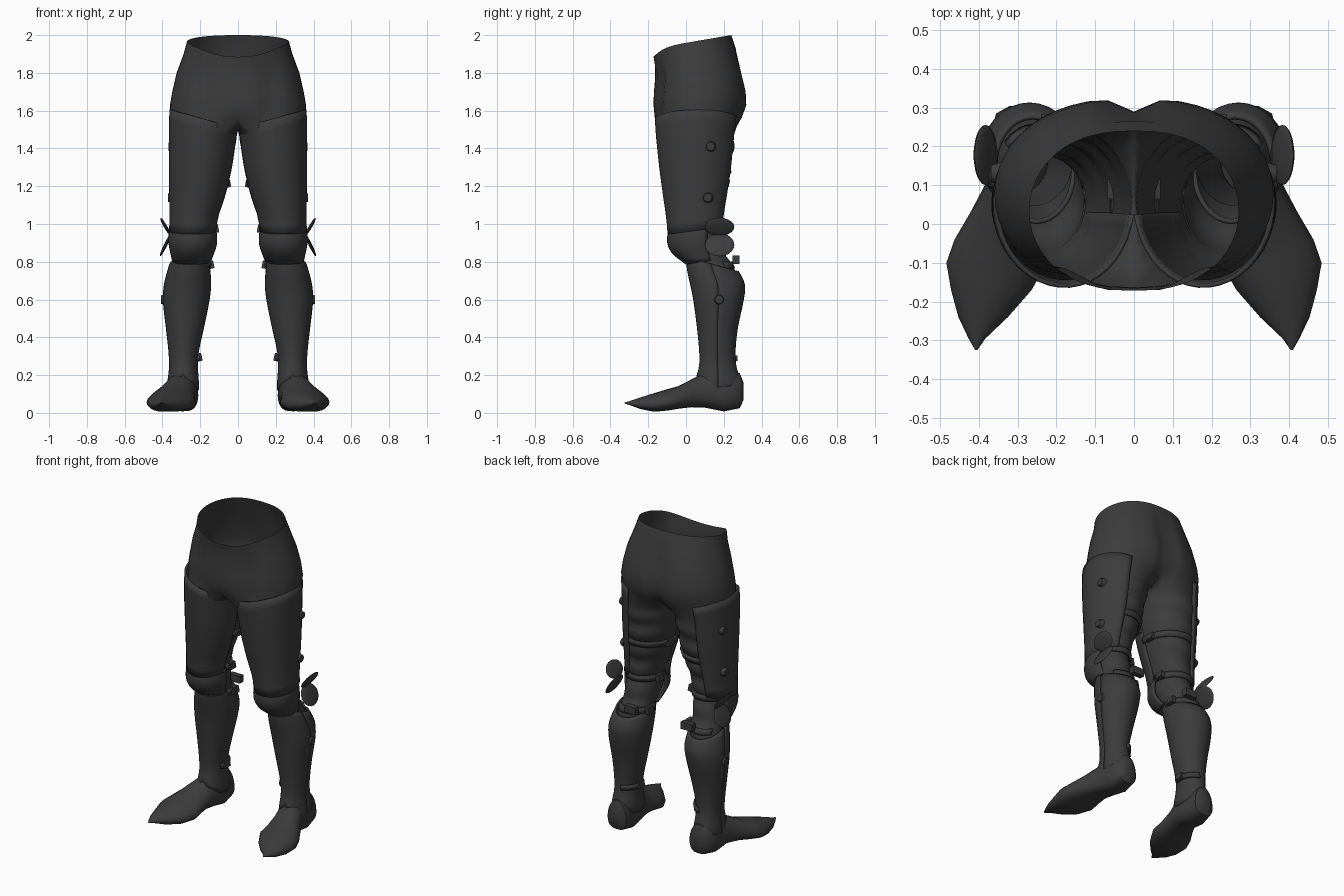
import bpy, bmesh, math
from math import sin, cos, pi, radians, exp
from mathutils import Matrix, Vector

if "Cube" in bpy.data.objects:
    bpy.data.objects.remove(bpy.data.objects["Cube"])

steel = bpy.data.materials.new("dark_steel")
steel.diffuse_color = (0.045, 0.045, 0.046, 1)
steel.use_nodes = True
steel.node_tree.nodes["Principled BSDF"].inputs["Base Color"].default_value = steel.diffuse_color


def finish(name, verts, faces, thick=0.0, angle=40):
    """Make the left-hand part and mirror it across x = 0."""
    me = bpy.data.meshes.new(name)
    me.from_pydata(verts, [], faces)
    ob = bpy.data.objects.new(name, me)
    bpy.context.collection.objects.link(ob)
    me.materials.append(steel)
    bpy.ops.object.select_all(action='DESELECT')
    ob.select_set(True)
    bpy.context.view_layer.objects.active = ob
    bpy.ops.object.shade_smooth_by_angle(angle=radians(angle))
    if thick:
        s = ob.modifiers.new("thickness", 'SOLIDIFY')
        s.thickness, s.offset = thick, -1
    m = ob.modifiers.new("mirror", 'MIRROR')
    m.use_clip = True
    m.merge_threshold = 0.002
    return ob


def sample(rows, z):
    """Smoothly interpolate rows (sorted from top down) at height z."""
    z = min(max(z, rows[-1][0]), rows[0][0])
    i = next(j for j in range(len(rows) - 1) if z >= rows[j + 1][0])
    a, b = rows[i], rows[i + 1]
    p, n = rows[max(i - 1, 0)], rows[min(i + 2, len(rows) - 1)]
    t = (z - a[0]) / (b[0] - a[0])
    out = []
    for k in range(1, len(a)):
        ta = (b[k] - p[k]) / (b[0] - p[0]) * (b[0] - a[0])
        tb = (n[k] - a[k]) / (n[0] - a[0]) * (b[0] - a[0])
        out.append((2*t**3 - 3*t*t + 1) * a[k] + (t**3 - 2*t*t + t) * ta
                   + (3*t*t - 2*t**3) * b[k] + (t**3 - t*t) * tb)
    return out


def ring_point(rows, z, a, off=0.0):
    x0, x1, y0, y1 = sample(rows, z)
    return ((x0 + x1) / 2 + ((x1 - x0) / 2 + off) * cos(a),
            (y0 + y1) / 2 + ((y1 - y0) / 2 + off) * sin(a), z)


def shell(name, rows, a0, a1, top, bottom, nr, nc, off=0.0, thick=0.012):
    """Curved plate wrapped round the leg from angle a0 to a1 (0 = outer, 90 = back)."""
    verts = []
    for r in range(nr + 1):
        for c in range(nc + 1):
            a = radians(a0 + (a1 - a0) * c / nc)
            z = top(a) + (bottom(a) - top(a)) * r / nr
            verts.append(ring_point(rows, z, a, off))
    w = nc + 1
    faces = [(r*w + c, (r+1)*w + c, (r+1)*w + c + 1, r*w + c + 1)
             for r in range(nr) for c in range(nc)]
    return finish(name, verts, faces, thick)


# Height, inner x, outer x, front y, back y of each leg layer
cloth = [(1.46, .006, .352, -.145, .255), (1.3, .036, .352, -.128, .235),
         (1.15, .075, .346, -.108, .205), (1.0, .122, .342, -.075, .185),
         (.9, .135, .342, -.05, .195), (.8, .152, .342, .01, .235), (.68, .16, .37, .05, .28)]
thigh = [(1.64, -.03, .362, -.168, .29), (1.5, .0, .366, -.162, .268),
         (1.3, .03, .366, -.142, .248), (1.15, .066, .364, -.122, .225),
         (1.03, .105, .362, -.105, .205), (.96, .112, .366, -.098, .2)]
knee = [(.985, .118, .36, -.085, .2), (.95, .112, .367, -.098, .2), (.89, .112, .367, -.098, .2),
        (.84, .128, .357, -.07, .2), (.785, .15, .345, .0, .2)]
calf = [(.84, .155, .345, .0, .24), (.76, .147, .372, .005, .275), (.68, .142, .392, .022, .312),
        (.6, .15, .398, .038, .306), (.45, .18, .382, .058, .275), (.32, .208, .368, .07, .262),
        (.24, .212, .365, .068, .268), (.18, .208, .372, .05, .288), (.11, .205, .375, .04, .295)]

# Trousers: half trunk that splits into a leg
trunk = [(1.965, .27, -.172, .24, 1), (1.9, .288, -.165, .265, .7), (1.8, .325, -.163, .297, .3),
         (1.7, .348, -.17, .322, .05), (1.63, .36, -.172, .325, 0), (1.56, .358, -.165, .3, 0)]
H, K = 24, 8
verts, faces = [], []
for z, hw, yf, yb, w in trunk:
    for k in range(H + 1):
        p = -pi/2 + pi * k / H
        s = sin(p)
        x = hw * abs(cos(p)) ** .82 if 0 < k < H else 0
        y = (yf + yb) / 2 + (yb - yf) / 2 * s
        if z < 1.85:
            if s > 0:        # seat cleft
                y -= .035 * exp(-(x / .045) ** 2)
            else:            # groin fold
                y += .022 * exp(-((x - .17) / .045) ** 2)
        verts.append((x, y, z + w * (.035 * s - .045 * max(0, -s) ** 4)))
W = H + 1
for r in range(len(trunk) - 1):
    faces += [(r*W + c, (r+1)*W + c, (r+1)*W + c + 1, r*W + c + 1) for c in range(H)]
base = (len(trunk) - 1) * W
prev = [base + k for k in range(W)]
for k in range(1, K):        # crotch bridge from back to front
    t = k / K
    verts.append((0, .265 - .43 * t, 1.56 - .065 * sin(pi * t) ** .6))
    prev.append(len(verts) - 1)
n = H + K
angles = [radians(-130 + 260 * k / H) for k in range(W)] + \
         [radians(130 + 100 * k / K) for k in range(1, K)]
for r in range(29):
    z = 1.47 - .78 * r / 28
    cur = []
    for a in angles:
        x, y, _ = ring_point(cloth, z, a)
        y += .01 * max(0, sin(a)) * sin(z * 50 + 3 * x) * (1.42 > z)   # wrinkles
        verts.append((max(x, .004), y, z))
        cur.append(len(verts) - 1)
    faces += [(prev[i], cur[i], cur[(i+1) % n], prev[(i+1) % n]) for i in range(n)]
    prev = cur
finish("trousers", verts, faces, 0, 60)

# Plates
shell("thigh_plate", thigh, -172, 72, lambda a: 1.555 + .05 * cos(a),
      lambda a: .965 + .02 * sin(a), 12, 28)
shell("knee_plate", knee, -178, 25, lambda a: .985, lambda a: .8 + .015 * sin(a), 9, 24)
shell("shin_plate", calf, 0, 360, lambda a: .79 - .04 * sin(a),
      lambda a: .205 - .085 * abs(cos(a)), 22, 32)

# Straps and their buckles along the inner side
def strap(name, rows, a0, a1, z, h=.035):
    shell(name, rows, a0, a1, lambda a: z + h/2, lambda a: z - h/2, 1, 14, .012)


strap("thigh_strap", cloth, 65, 190, 1.215)
strap("upper_knee_strap", cloth, 20, 185, .975)
strap("lower_knee_strap", cloth, 40, 190, .785)
strap("ankle_strap", calf, 100, 200, .29, .03)


def solid(name, build, matrix):
    bm = bmesh.new()
    build(bm)
    bm.transform(matrix)
    bmesh.ops.recalc_face_normals(bm, faces=bm.faces)
    me = bpy.data.meshes.new("tmp")
    bm.to_mesh(me)
    bm.free()
    v = [tuple(p.co) for p in me.vertices]
    f = [tuple(p.vertices) for p in me.polygons]
    bpy.data.meshes.remove(me)
    return finish(name, v, f)


for name, x, y, z in (("thigh_buckle", .052, .09, 1.215), ("upper_knee_buckle", .115, .1, .975),
                      ("lower_knee_buckle", .14, .17, .785), ("ankle_buckle", .203, .17, .295)):
    solid(name, lambda bm: bmesh.ops.create_cube(bm, size=1),
          Matrix.Translation((x, y, z)) @ Matrix.Rotation(radians(12), 4, 'Y')
          @ Matrix.Diagonal((.024, .05, .042, 1)))
solid("rear_buckle", lambda bm: bmesh.ops.create_cube(bm, size=1),
      Matrix.Translation((.2, .265, .81)) @ Matrix.Diagonal((.08, .035, .045, 1)))

# Rivets on the outer side
for i, (x, y, z) in enumerate(((.356, .13, 1.41), (.358, .115, 1.14), (.395, .175, .6))):
    solid(f"rivet_{i + 1}", lambda bm: bmesh.ops.create_cone(
        bm, cap_ends=True, segments=12, radius1=.03, radius2=.022, depth=.026),
        Matrix.Translation((x, y, z)) @ Matrix.Rotation(pi/2, 4, 'Y'))

# Two flared lobes beside the knee
for name, z, tilt, h in (("upper_knee_wing", .985, 30, .055), ("lower_knee_wing", .89, -26, .068)):
    solid(name, lambda bm: bmesh.ops.create_uvsphere(bm, u_segments=18, v_segments=10, radius=1),
          Matrix.Translation((.383, .178, z)) @ Matrix.Rotation(radians(tilt), 4, 'Y')
          @ Matrix.Diagonal((.009, .078, h, 1)))

# Pointed shoe: y, centre x, half width, bottom z, top z
foot = [(.305, .29, .03, .07, .16), (.285, .29, .066, .025, .21), (.2, .293, .083, .008, .23),
        (.1, .3, .085, .028, .215), (.03, .325, .097, .03, .178), (-.04, .345, .118, .022, .142),
        (-.1, .354, .13, .012, .125), (-.17, .368, .104, .006, .104), (-.24, .389, .064, .02, .082),
        (-.295, .405, .022, .04, .064), (-.325, .407, .003, .05, .055)]
S = 20
verts, faces = [], []
for y, cx, hw, zb, zt in foot:
    low = zb + .38 * (zt - zb)          # widest level, flat sole below
    for k in range(S):
        a = 2 * pi * k / S
        c, s = cos(a), sin(a)
        x = cx + hw * math.copysign(abs(c) ** (.6 if s < 0 else 1), c)
        verts.append((x, y, low + (zt - low if s > 0 else low - zb) * s))
for r in range(len(foot) - 1):
    faces += [(r*S + k, r*S + (k+1) % S, (r+1)*S + (k+1) % S, (r+1)*S + k) for k in range(S)]
last = (len(foot) - 1) * S
faces += [tuple(reversed(range(S))), tuple(range(last, last + S))]
shoe = finish("shoe", verts, faces, 0, 50)
bm = bmesh.new()
bm.from_mesh(shoe.data)
bmesh.ops.recalc_face_normals(bm, faces=bm.faces)
bm.to_mesh(shoe.data)
bm.free()
